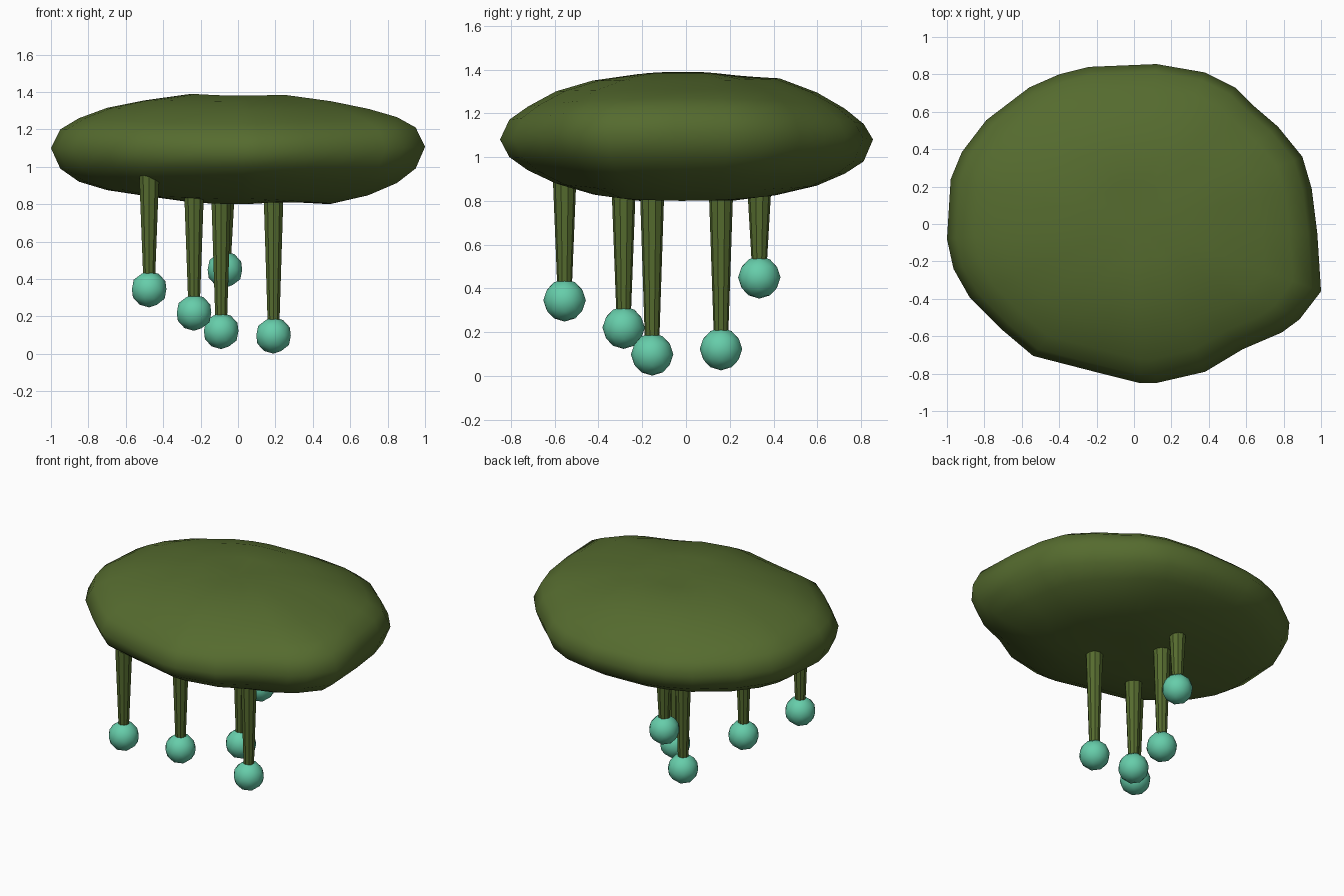
import bpy, bmesh
from mathutils import Vector

cube = bpy.data.objects.get("Cube")
if cube:
    bpy.data.objects.remove(cube)


def make_material(name, rgb):
    mat = bpy.data.materials.new(name)
    mat.use_nodes = True
    color = (*rgb, 1.0)
    mat.diffuse_color = color
    mat.node_tree.nodes["Principled BSDF"].inputs["Base Color"].default_value = color
    return mat


def finish(bm, name, mat):
    bmesh.ops.recalc_face_normals(bm, faces=bm.faces)
    mesh = bpy.data.meshes.new(name)
    bm.to_mesh(mesh)
    bm.free()
    for poly in mesh.polygons:
        poly.use_smooth = True
    mesh.materials.append(mat)
    obj = bpy.data.objects.new(name, mesh)
    bpy.context.collection.objects.link(obj)
    return obj


olive = make_material("olive green", (0.091, 0.147, 0.028))
aqua = make_material("aqua green", (0.133, 0.610, 0.402))

# Canopy: irregular outline lofted through rings of shrinking size
outline = [(.12, .855), (.38, .81), (.54, .73), (.63, .64), (.77, .52), (.9, .36),
           (.95, .19), (.98, -.05), (1, -.36), (.885, -.51), (.79, -.58),
           (.58, -.67), (.38, -.79), (.12, -.85), (.03, -.85), (-.21, -.79),
           (-.54, -.705), (-.7, -.57), (-.88, -.39), (-.965, -.24), (-1, -.08),
           (-.98, .24), (-.92, .385), (-.79, .555), (-.56, .73), (-.4, .8), (-.24, .84)]

# Each ring: size, then its height towards right (+x), back, left (-x), front
rings = [(.25, 1.385, 1.37, 1.39, 1.38), (.5, 1.35, 1.36, 1.355, 1.35),
         (.7, 1.31, 1.295, 1.315, 1.3), (.85, 1.27, 1.22, 1.26, 1.23),
         (.95, 1.215, 1.15, 1.2, 1.17), (1, 1.11, 1.08, 1.1, 1.08),
         (.95, .99, .98, .99, 1), (.85, .91, .925, .92, .94),
         (.7, .845, .87, .875, .88), (.5, .8, .83, .845, .83),
         (.25, .815, .8, .81, .8)]


def ring_height(x, y, heights):
    """Blend the four directional heights around the ring."""
    east, north, west, south = heights
    wx = x * x / (x * x + y * y)
    return wx * (east if x > 0 else west) + (1 - wx) * (north if y > 0 else south)


bm = bmesh.new()
loops = [[bm.verts.new((x * t, y * t, ring_height(x, y, h))) for x, y in outline]
         for t, *h in rings]
count = len(outline)
for upper, lower in zip(loops, loops[1:]):
    for i in range(count):
        j = (i + 1) % count
        bm.faces.new((upper[i], upper[j], lower[j], lower[i]))
for loop, z in ((loops[0], 1.365), (loops[-1], .805)):
    pole = bm.verts.new((0, 0, z))
    for i in range(count):
        bm.faces.new((loop[i], loop[(i + 1) % count], pole))
finish(bm, "canopy", olive)


# Hanging stalks, each with a round bulb at its tip
def add_stalk(index, x, y, z, top):
    bm = bmesh.new()
    bmesh.ops.create_cone(bm, cap_ends=True, segments=10, radius1=.031, radius2=.056,
                          depth=top - z)
    bmesh.ops.translate(bm, verts=bm.verts, vec=Vector((x, y, (top + z) / 2)))
    stalk = finish(bm, f"stalk_{index}", olive)
    bm = bmesh.new()
    bmesh.ops.create_icosphere(bm, subdivisions=2, radius=.097)
    bmesh.ops.translate(bm, verts=bm.verts, vec=Vector((x, y, z)))
    finish(bm, f"bulb_{index}", aqua)
    bpy.ops.object.select_all(action='DESELECT')
    stalk.select_set(True)
    bpy.context.view_layer.objects.active = stalk
    bpy.ops.object.shade_smooth_by_angle()


tips = [(-.475, -.555, .345, .96), (-.235, -.285, .22, .88), (-.09, .16, .122, .86),
        (.19, -.155, .098, .86), (-.07, .335, .45, .88)]
for index, tip in enumerate(tips, 1):
    add_stalk(index, *tip)
